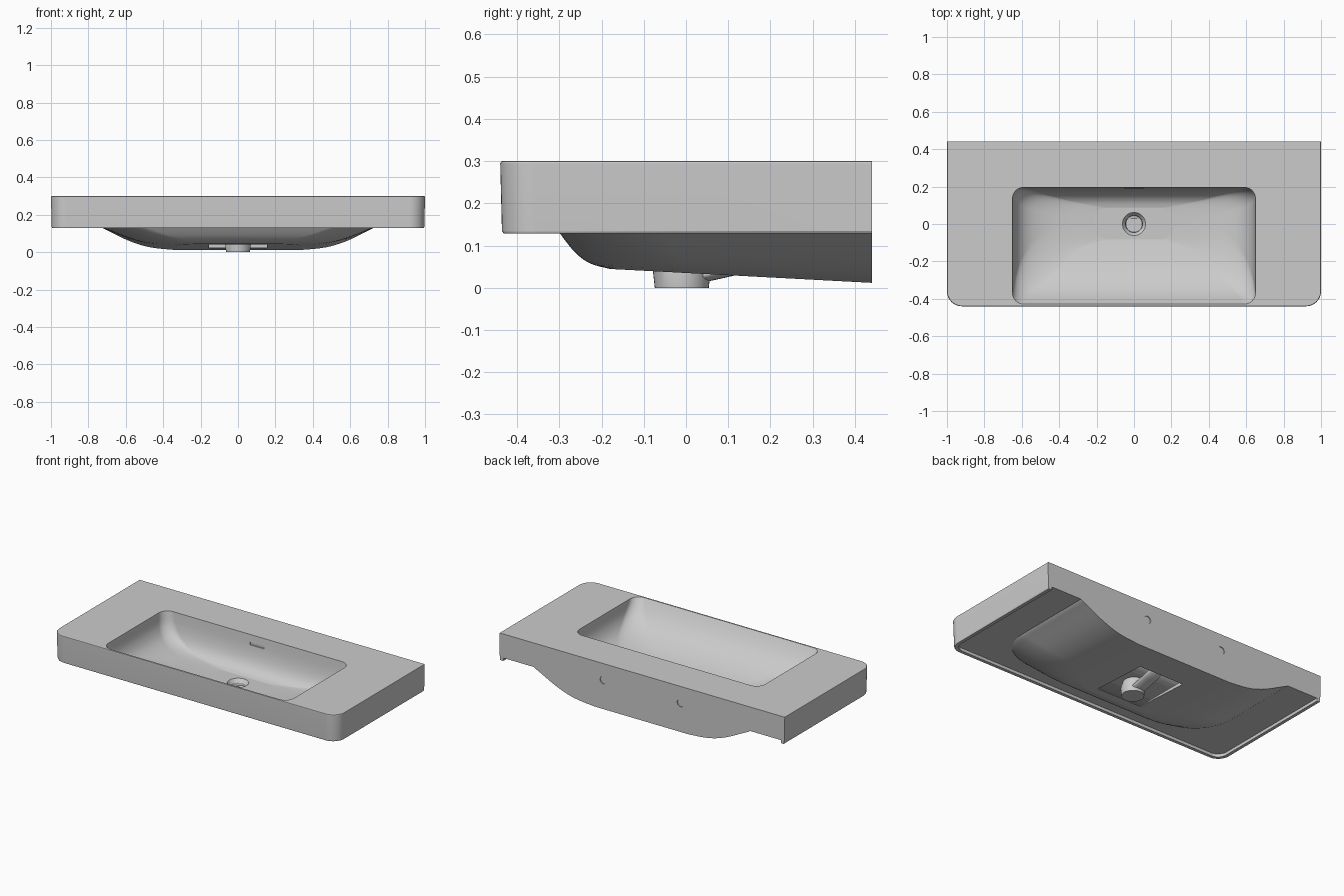
import bpy, bmesh, math
from mathutils import Vector

cube = bpy.data.objects.get("Cube")
if cube:
    bpy.data.objects.remove(cube, do_unlink=True)

GREY = (0.6, 0.6, 0.6, 1)
ceramic = bpy.data.materials.new("ceramic_grey")
ceramic.use_nodes = True
ceramic.diffuse_color = GREY
ceramic.node_tree.nodes["Principled BSDF"].inputs["Base Color"].default_value = GREY


def make_object(name, bm):
    bmesh.ops.recalc_face_normals(bm, faces=bm.faces)
    mesh = bpy.data.meshes.new(name)
    bm.to_mesh(mesh)
    bm.free()
    mesh.materials.append(ceramic)
    obj = bpy.data.objects.new(name, mesh)
    bpy.context.collection.objects.link(obj)
    return obj


def skin(name, rings):
    """Closed skin over a stack of equal rings of points."""
    bm = bmesh.new()
    rows = [[bm.verts.new(p) for p in ring] for ring in rings]
    n = len(rows[0])
    for a, b in zip(rows, rows[1:]):
        for i in range(n):
            j = (i + 1) % n
            bm.faces.new((a[i], a[j], b[j], b[i]))
    bm.faces.new(rows[0])
    bm.faces.new(rows[-1])
    return make_object(name, bm)


def catmull(rows, steps):
    """Smooth in-between rows for a list of tuples."""
    pts = [rows[0]] + rows + [rows[-1]]
    out = []
    for a, b, c, d in zip(pts, pts[1:], pts[2:], pts[3:]):
        for s in range(steps):
            t = s / steps
            out.append([q + t * ((r - p) + t * ((2*p - 5*q + 4*r - e) + t * (3*q - p - 3*r + e))) / 2
                        for p, q, r, e in zip(a, b, c, d)])
    return out + [rows[-1]]


def rounded_ring(z, half_x, front, back, r_front, r_back, slope=0, seg=10):
    """Rounded rectangle; slope tips it down towards the back."""
    pts = []
    corners = ((1, front, r_front, -90), (1, back, r_back, 0),
               (-1, back, r_back, 90), (-1, front, r_front, 180))
    for side, y, r, start in corners:
        cx = side * (half_x - r)
        cy = y + r if y == front else y - r
        for k in range(seg + 1):
            a = math.radians(start + 90 * k / seg)
            px, py = cx + r * math.cos(a), cy + r * math.sin(a)
            pts.append((px, py, z - slope * py))
    return pts


def loft(name, levels, steps=1):
    return skin(name, [rounded_ring(*lv) for lv in catmull(levels, steps)])


def box(name, lo, hi):
    bm = bmesh.new()
    bmesh.ops.create_cube(bm, size=1)
    for v in bm.verts:
        v.co = [(a + b) / 2 + c * (b - a) for a, b, c in zip(lo, hi, v.co)]
    return make_object(name, bm)


def cylinder(name, centre, radius, depth, axis="Z"):
    bm = bmesh.new()
    bmesh.ops.create_cone(bm, cap_ends=True, segments=40, radius1=radius, radius2=radius, depth=depth)
    for v in bm.verts:
        x, y, z = v.co
        v.co = Vector((x, z, -y) if axis == "Y" else (x, y, z)) + Vector(centre)
    return make_object(name, bm)


def activate(obj):
    bpy.ops.object.select_all(action="DESELECT")
    obj.select_set(True)
    bpy.context.view_layer.objects.active = obj


def combine(obj, other, operation):
    activate(obj)
    mod = obj.modifiers.new(operation.lower(), "BOOLEAN")
    mod.operation, mod.object, mod.solver = operation, other, "EXACT"
    bpy.ops.object.modifier_apply(modifier=mod.name)
    bpy.data.objects.remove(other, do_unlink=True)


def smooth(obj, angle=32):
    activate(obj)
    bpy.ops.object.shade_smooth_by_angle(angle=math.radians(angle))


# Countertop slab with rounded front corners and softened edges
T = 0.001
basin = loft("basin_body", [
    (0.129, 0.992, -0.432, 0.5, 0.075, T),
    (0.135, 0.996, -0.436, 0.5, 0.08, T),
    (0.294, 1.0, -0.44, 0.5, 0.08, T),
    (0.299, 0.998, -0.438, 0.5, 0.08, T),
    (0.30, 0.995, -0.435, 0.5, 0.075, T)])

# Shallow underside recess that leaves a thin lip
combine(basin, loft("underside_recess", [
    (0.1, 0.972, -0.412, 0.6, 0.06, T), (0.148, 0.972, -0.412, 0.6, 0.06, T)]), "DIFFERENCE")

# Bulging underside of the bowl, running straight to the back
combine(basin, loft("under_bowl", [
    (0.2, 0.80, -0.33, 0.5, 0.22, T, 0),
    (0.15, 0.76, -0.31, 0.5, 0.23, T, 0),
    (0.125, 0.71, -0.297, 0.5, 0.24, T, 0.005),
    (0.075, 0.585, -0.262, 0.5, 0.24, T, 0.03),
    (0.047, 0.47, -0.227, 0.5, 0.22, T, 0.047),
    (0.035, 0.33, -0.18, 0.5, 0.17, T, 0.053)], 5), "UNION")

# Bowl hollow: gentle front, rounder sides, steep back
combine(basin, loft("bowl_hollow", [
    (0.33, 0.66, -0.435, 0.199, 0.06, 0.06),
    (0.30, 0.65, -0.428, 0.196, 0.06, 0.06),
    (0.22, 0.635, -0.372, 0.187, 0.09, 0.07),
    (0.16, 0.595, -0.30, 0.172, 0.13, 0.08),
    (0.12, 0.52, -0.215, 0.15, 0.15, 0.08),
    (0.095, 0.40, -0.13, 0.12, 0.12, 0.08),
    (0.083, 0.20, -0.08, 0.085, 0.07, 0.07)], 6), "DIFFERENCE")

# Flat back, drain hole, overflow slot and access opening
combine(basin, box("back_trim", (-2, 0.44, -1), (2, 1, 1)), "DIFFERENCE")
combine(basin, cylinder("drain_hole", (0, 0, 0.05), 0.062, 0.12), "DIFFERENCE")
combine(basin, box("overflow_slot", (-0.05, 0.15, 0.238), (0.05, 0.197, 0.256)), "DIFFERENCE")
OPENING_TOP = 0.046
combine(basin, box("access_cut", (-0.155, -0.13, -0.1), (0.155, 0.24, OPENING_TOP)), "DIFFERENCE")

# Shallow mounting holes in the back
for side in (-1, 1):
    combine(basin, cylinder("mount_hole", (side * 0.27, 0.44, 0.195), 0.024, 0.01, "Y"), "DIFFERENCE")

# Open the access cut into the hollow shell
bm = bmesh.new()
bm.from_mesh(basin.data)
lids = [f for f in bm.faces if abs(f.normal.z) > 0.9
        and all(abs(v.co.z - OPENING_TOP) < T and abs(v.co.x) < 0.16 for v in f.verts)]
bmesh.ops.delete(bm, geom=lids, context="FACES")
bm.to_mesh(basin.data)
bm.free()
smooth(basin)
weighted = basin.modifiers.new("even_shading", "WEIGHTED_NORMAL")
weighted.keep_sharp = True

# Drain cup: outer pipe, chamfered seat and closed floor
profile = [(0.002, 0), (0.064, 0), (0.069, 0.046), (0.062, 0.083),
           (0.046, 0.062), (0.044, 0.035), (0.002, 0.035)]
drain = skin("drain_pipe", [
    [(r * math.cos(i * math.tau / 40), r * math.sin(i * math.tau / 40) - 0.01 * (k < 3), z)
     for i in range(40)] for k, (r, z) in enumerate(profile)])
smooth(drain, 25)

# Overflow duct climbing behind the bowl from the drain
path = catmull([(0.03, 0.028), (0.1, 0.043), (0.18, 0.065), (0.235, 0.12), (0.25, 0.21)], 5)
rings = []
for i, (y, z) in enumerate(path):
    (y0, z0), (y1, z1) = path[max(i - 1, 0)], path[min(i + 1, len(path) - 1)]
    across = Vector((0, z0 - z1, y1 - y0)).normalized()
    rings.append([Vector((0.045 * math.cos(k * math.tau / 20), y, z))
                  + across * 0.017 * math.sin(k * math.tau / 20) for k in range(20)])
smooth(skin("overflow_duct", rings), 50)
